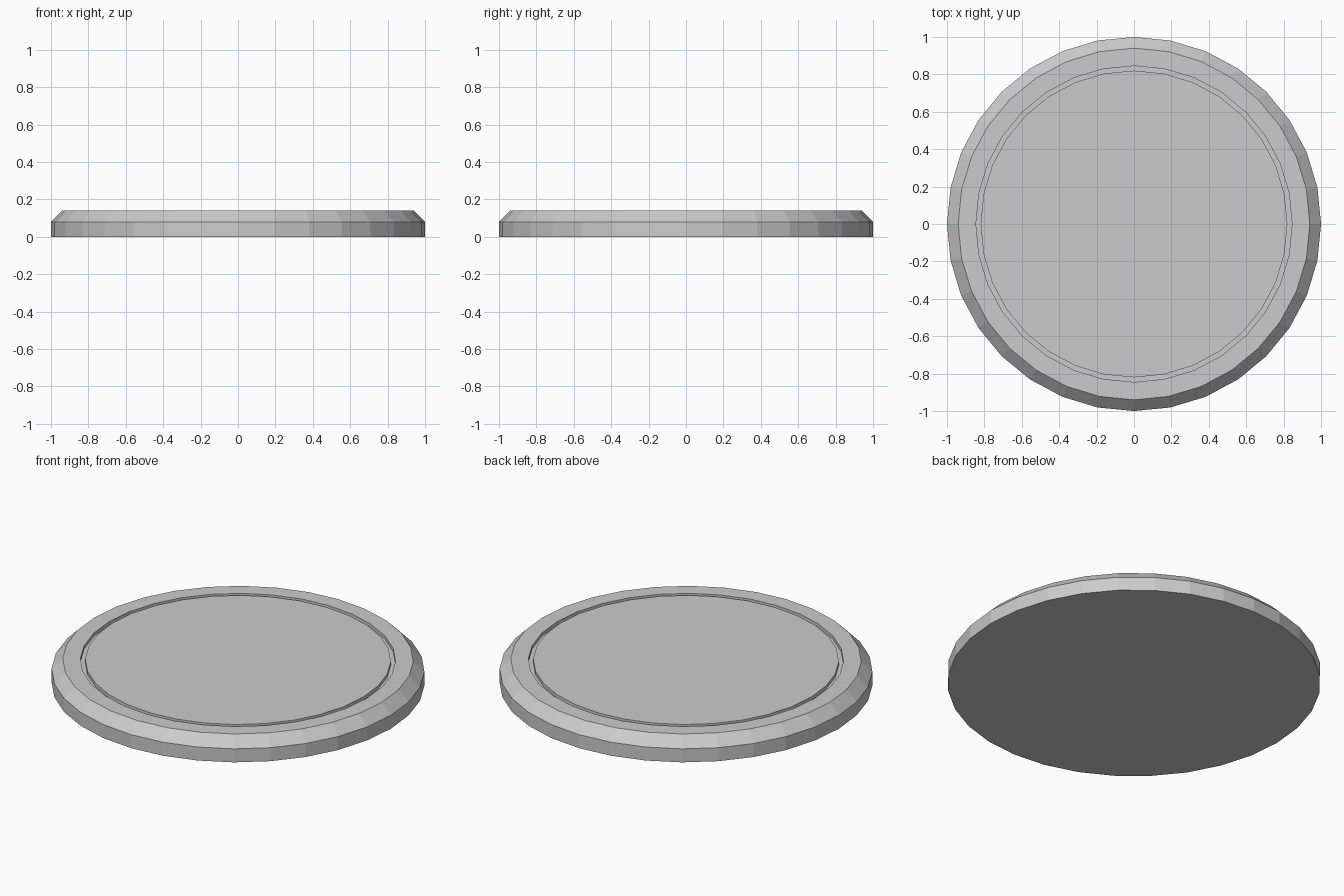
import bpy, bmesh
from math import cos, sin, tau

if "Cube" in bpy.data.objects:
    bpy.data.objects.remove(bpy.data.objects["Cube"])

SIDES = 32


def lathe(name, profile):
    """Spin (radius, z) points into a closed, flat-shaded solid with end caps."""
    bm = bmesh.new()
    rings = [[bm.verts.new((r * cos(tau * i / SIDES), r * sin(tau * i / SIDES), z))
              for i in range(SIDES)] for r, z in profile]
    for low, high in zip(rings, rings[1:]):
        for i in range(SIDES):
            j = (i + 1) % SIDES
            bm.faces.new((low[i], low[j], high[j], high[i]))
    bm.faces.new(rings[0][::-1])
    bm.faces.new(rings[-1])
    bm.normal_update()
    mesh = bpy.data.meshes.new(name)
    bm.to_mesh(mesh)
    bm.free()
    obj = bpy.data.objects.new(name, mesh)
    bpy.context.collection.objects.link(obj)
    return obj


# Round base: upright wall, bevelled rim, narrow groove, flat central top
lathe("round_base", [
    (1.0, 0.0), (1.0, 0.08),
    (0.94, 0.14), (0.845, 0.14),
    (0.845, 0.12), (0.82, 0.12),
    (0.82, 0.14),
])
